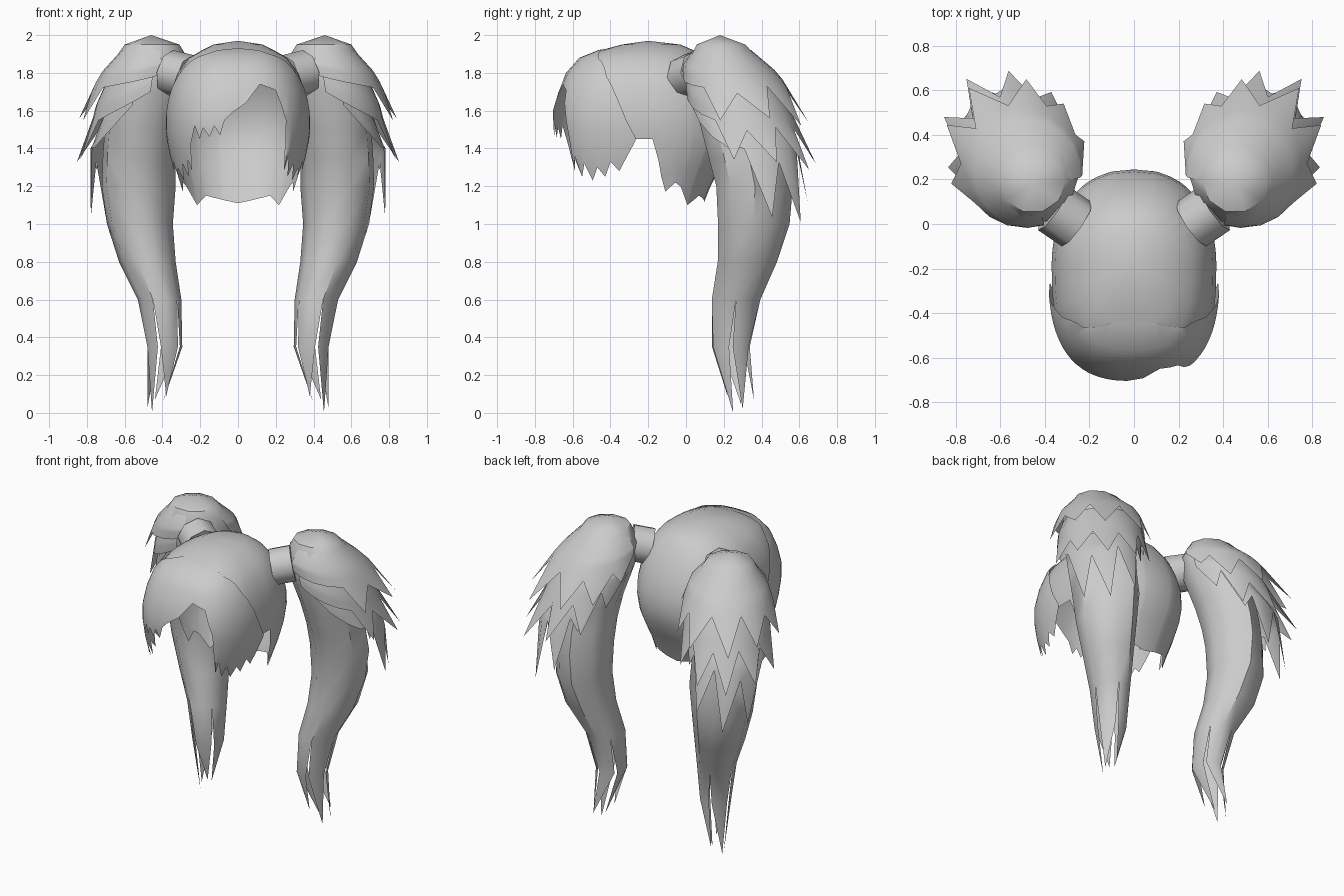
import bpy, bmesh, math, random
from mathutils import Vector

if "Cube" in bpy.data.objects:
    bpy.data.objects.remove(bpy.data.objects["Cube"])

random.seed(4)
grey = bpy.data.materials.new("hair grey")
grey.diffuse_color = (0.6, 0.6, 0.6, 1)
grey.use_nodes = True
grey.node_tree.nodes["Principled BSDF"].inputs["Base Color"].default_value = grey.diffuse_color


def finish(name, bm, mirror=False, angle=40):
    bmesh.ops.remove_doubles(bm, verts=bm.verts, dist=0.0005)
    bmesh.ops.recalc_face_normals(bm, faces=bm.faces)
    me = bpy.data.meshes.new(name)
    bm.to_mesh(me)
    bm.free()
    me.materials.append(grey)
    for p in me.polygons:
        p.use_smooth = True
    me.set_sharp_from_angle(angle=math.radians(angle))
    ob = bpy.data.objects.new(name, me)
    bpy.context.collection.objects.link(ob)
    if mirror:
        ob.modifiers.new("mirror", 'MIRROR').use_mirror_merge = False
    return ob


def interp(table, x):
    """Linear lookup in rows sorted by their first value."""
    if x <= table[0][0]:
        return table[0][1:]
    for a, b in zip(table, table[1:]):
        if x <= b[0]:
            t = (x - a[0]) / (b[0] - a[0])
            return [p + (q - p) * t for p, q in zip(a[1:], b[1:])]
    return table[-1][1:]


def sheet(bm, columns):
    """Skin neighbouring columns of points, skipping collapsed faces."""
    grid = [[bm.verts.new(p) for p in col] for col in columns]
    for c, d in zip(grid, grid[1:]):
        for i in range(len(c) - 1):
            loop = []
            for v in (c[i], c[i + 1], d[i + 1], d[i]):
                if all((v.co - w.co).length > 0.0005 for w in loop):
                    loop.append(v)
            if len(loop) > 2:
                bm.faces.new(loop)


# Head shape: height, half width, front reach, back reach
HEAD = [(1.1, .285, .42, .29), (1.2, .305, .43, .33), (1.3, .335, .46, .38),
        (1.4, .355, .48, .43), (1.5, .37, .49, .445), (1.6, .37, .49, .435),
        (1.7, .355, .46, .40), (1.8, .32, .42, .35), (1.88, .26, .35, .29),
        (1.92, .19, .25, .24), (1.95, .13, .14, .17), (1.97, 0, 0, 0)]


def head_point(z, deg, off=0):
    w, f, b = interp(HEAD, z)
    s, c = math.sin(math.radians(deg)), math.cos(math.radians(deg))
    e = .75 if c > 0 else .88
    x = math.copysign(abs(s) ** e, s) * (w + off)
    y = -.2 - math.copysign(abs(c) ** e, c) * ((f if c > 0 else b) + off)
    return Vector((x, y, z))


def head_shell(name, hem, top, off, angles):
    bm = bmesh.new()
    cols = []
    for a in sorted(angles):
        lo, hi = hem(a), top(a)
        zs = [min(max(r[0], lo), hi) for r in HEAD]
        cols.append([head_point(z, a, off if z < 1.96 else 0) for z in zs])
    sheet(bm, cols)
    return finish(name, bm)


# Scalp with a notched nape
CAP = [(0, 1.86), (45, 1.78), (70, 1.6), (76, 1.45), (92, 1.45), (99, 1.25), (104, 1.17),
       (112, 1.22), (118, 1.2), (133, 1.1), (148, 1.15), (165, 1.13), (180, 1.11)]
cap_angles = set(range(-180, 181, 12)) | {s * r[0] for r in CAP for s in (-1, 1)}
head_shell("scalp", lambda a: interp(CAP, abs(a))[0], lambda a: 2, 0, cap_angles)

# Fringe swept to one side, with ragged side locks
FRINGE = [(-86, 1.44), (-82, 1.36), (-77, 1.28), (-72, 1.33), (-67, 1.25), (-62, 1.30),
          (-56, 1.23), (-51, 1.32), (-46, 1.25), (-42, 1.34), (-39, 1.28), (-36, 1.42),
          (-30, 1.52), (-26, 1.45), (-22, 1.51), (-17, 1.46), (-13, 1.52), (-9, 1.47),
          (-6, 1.55), (3, 1.64), (13, 1.74), (26, 1.71), (35, 1.55), (39, 1.28), (42, 1.36),
          (46, 1.25), (51, 1.32), (56, 1.23), (62, 1.30), (67, 1.25), (72, 1.33), (77, 1.28),
          (82, 1.36), (86, 1.44)]
FRINGE_TOP = [(0, 1.93), (25, 1.92), (45, 1.89), (60, 1.85), (75, 1.7), (86, 1.46)]
head_shell("fringe", lambda a: interp(FRINGE, a)[0], lambda a: interp(FRINGE_TOP, abs(a))[0],
           .015, {r[0] for r in FRINGE} | {-2, 20, 30})

# Bunch shape: height, x min, x max, y min, y max
TAIL = [(.35, .295, .48, .135, .34), (.6, .30, .53, .13, .40), (.8, .33, .63, .16, .49),
        (1.0, .345, .70, .16, .56), (1.2, .33, .735, .15, .58), (1.35, .33, .73, .11, .56),
        (1.5, .31, .72, .07, .53), (1.7, .25, .72, .02, .50), (1.85, .25, .67, .0, .42),
        (1.95, .31, .6, .05, .32), (2.0, .46, .46, .18, .18)]
# How far the outer back of the bunch is flattened at each height
FLAT = [(.8, 0), (1.0, .03), (1.2, .07), (1.5, .07), (1.75, .03), (1.85, 0)]


def outward(deg):
    return max(0, math.cos(math.radians(deg - 48))) ** 4


def tail_point(z, deg, off=0):
    x0, x1, y0, y1 = interp(TAIL, z)
    a = math.radians(deg)
    return Vector(((x0 + x1) / 2 + ((x1 - x0) / 2 + off) * math.cos(a),
                   (y0 + y1) / 2 + ((y1 - y0) / 2 + off) * math.sin(a), z))


def body_point(z, deg):
    return tail_point(z, deg, -interp(FLAT, z)[0] * outward(deg))


# Long hanging bunch, split into pointed strands at the end
bm = bmesh.new()
N = 10
step = 360 / N
heights = [r[0] for r in TAIL[1:]]
sheet(bm, [[body_point(z, i * step) for z in heights] for i in range(N + 1)])
tips = [(.48, .30, .02), (.44, .36, .07), (.40, .29, .05), (.38, .22, .09), (.455, .25, 0)]
for k, tip in enumerate(tips):
    mid = (2 * k + 1) * step
    cols = []
    for d in (-1, 0, 1):
        cols.append([tail_point(.6, mid + d * step), tail_point(.35, mid + d * step * .85),
                     Vector(tip)])
    sheet(bm, cols)
finish("hair_bunch", bm, True)


# Ragged layers: hems run from the tie down to long spikes on the outer back
def layer(name, start, rise, notch, tip, lift, flare, a0, a1, spikes):
    bm = bmesh.new()
    cols = []
    for i in range(2 * spikes + 1):
        u = i / spikes - 1
        a = a0 + (a1 - a0) * i / (2 * spikes)
        fade = 1 - .85 * u * u
        top = start + rise * u * u
        hem = notch + lift * u * u
        ragged = u > -.5
        point = ragged and i % 2 == 1
        drop = (notch - tip) * min(1, 1.5 * fade) * random.uniform(.75, 1.15)
        end = hem - drop if point else hem + random.uniform(-.02, .04) * ragged
        turn = random.uniform(-5, 5) if point else 0
        out = outward(a)
        cols.append([tail_point(top, a, -.004),
                     tail_point((top + hem) / 2, a, .008 + .025 * fade),
                     tail_point(hem + .05, a, .008 + .04 * fade + .01 * out),
                     tail_point(end, a + turn,
                                .01 + (flare if point else .05) * fade + .04 * out * point)])
    sheet(bm, cols)
    finish(name, bm, True)


layer("upper_layer", 1.92, 0, 1.70, 1.53, .09, .12, -105, 180, 8)
layer("middle_layer", 1.74, .09, 1.50, 1.27, .20, .115, -95, 170, 8)
layer("lower_layer", 1.54, .22, 1.33, 1.04, .30, .06, -75, 140, 6)

# Hair ties joining scalp and bunches
bm = bmesh.new()
bmesh.ops.create_cone(bm, cap_ends=True, segments=8, radius1=.12, radius2=.12, depth=.13)
axis = Vector((.8, .55, .2))
bmesh.ops.rotate(bm, verts=bm.verts, matrix=axis.to_track_quat('Z', 'Y').to_matrix())
bmesh.ops.translate(bm, verts=bm.verts, vec=(.31, .035, 1.79))
finish("hair_tie", bm, True, 50)
